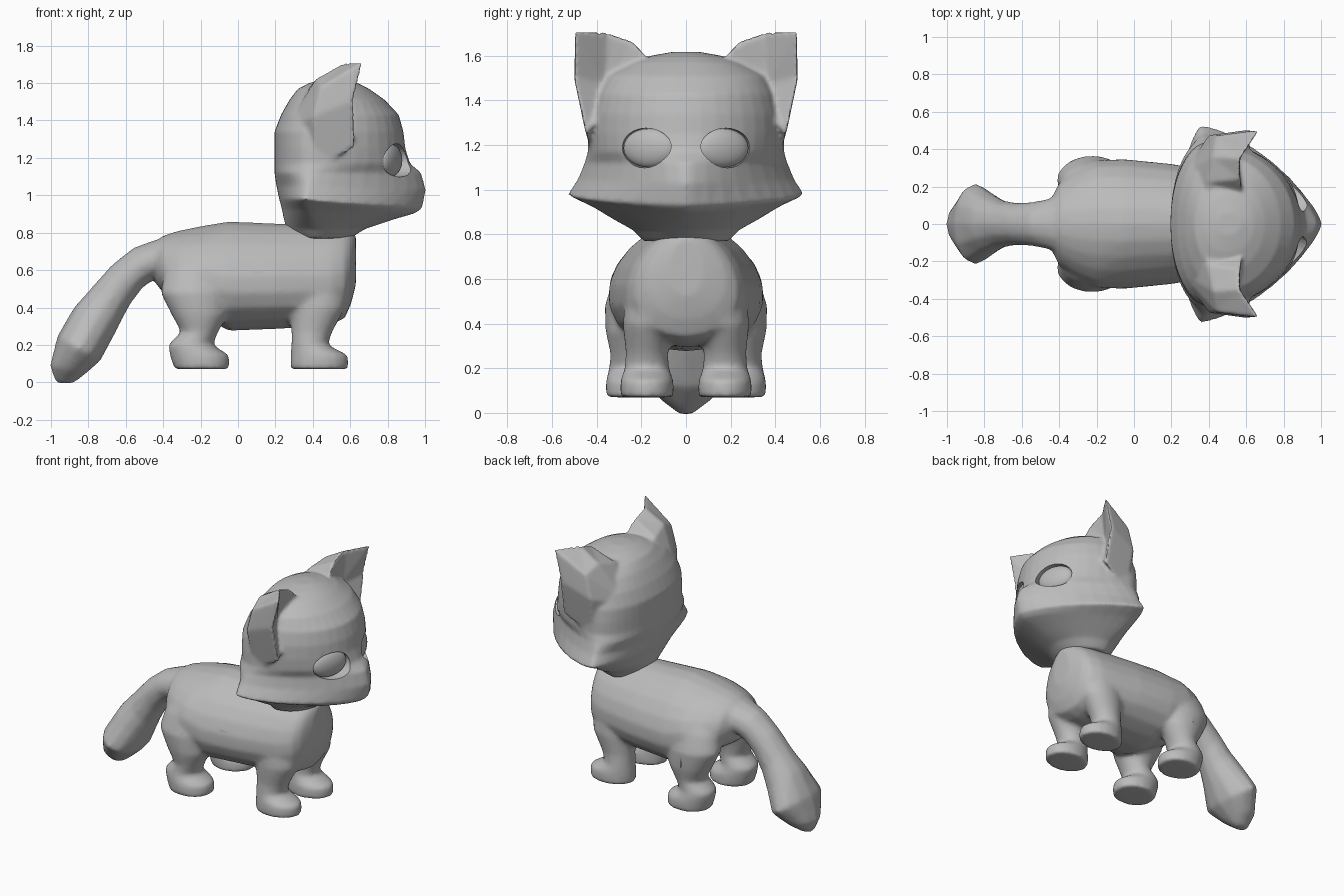
import bpy, bmesh
from math import cos, sin, pi, radians
from mathutils import Vector, Matrix

cube = bpy.data.objects.get("Cube")
if cube:
    bpy.data.objects.remove(cube)

GREY = (0.5, 0.5, 0.5, 1)
fur = bpy.data.materials.new("soft grey")
fur.use_nodes = True
fur.diffuse_color = GREY
fur.node_tree.nodes["Principled BSDF"].inputs["Base Color"].default_value = GREY


def power(v, e):
    return abs(v) ** e * (1 if v >= 0 else -1)


def oval(x0, z0, x1, z1, width, y=0, n=20, egg=0):
    """Cross-section between two points of the side profile; egg narrows the first end."""
    a, b = Vector((x0, y, z0)), Vector((x1, y, z1))
    mid, half = (a + b) / 2, (a - b) / 2
    pts = []
    for i in range(n):
        c, s = cos(2 * pi * i / n), sin(2 * pi * i / n)
        pts.append(mid + half * c + Vector((0, width * s * (1 - egg * c), 0)))
    return pts


def skull_ring(z, back, front, width, widest, e, drop=0, n=40):
    """Slice of the head, shaped by e towards the face, where it drops a little."""
    rear = 1.5 if z < 1.1 else 2.1
    pts = []
    for i in range(n):
        c, s = cos(2 * pi * i / n), sin(2 * pi * i / n)
        k = 2 / (e if c > 0 else rear)
        x = widest + (front - widest if c > 0 else widest - back) * power(c, k)
        pts.append(Vector((x, width * power(s, k), z - drop * max(c, 0))))
    return pts


def bridge(bm, lo, hi):
    for i in range(len(lo)):
        bm.faces.new((lo[i - 1], lo[i], hi[i], hi[i - 1]))


def loft(bm, rings):
    loops = [[bm.verts.new(p) for p in ring] for ring in rings]
    for lo, hi in zip(loops, loops[1:]):
        bridge(bm, lo, hi)
    bm.faces.new(loops[0])
    bm.faces.new(loops[-1])


def finish(name, bm):
    bmesh.ops.recalc_face_normals(bm, faces=bm.faces)
    mesh = bpy.data.meshes.new(name)
    for f in bm.faces:
        f.smooth = True
    bm.to_mesh(mesh)
    bm.free()
    mesh.materials.append(fur)
    ob = bpy.data.objects.new(name, mesh)
    bpy.context.collection.objects.link(ob)
    return ob


def blend(ob, voxel, smooth, keep):
    """Fuse overlapping forms into one skin, then lighten the mesh."""
    rm = ob.modifiers.new("fuse", 'REMESH')
    rm.mode, rm.voxel_size, rm.use_smooth_shade = 'VOXEL', voxel, True
    sm = ob.modifiers.new("soften", 'SMOOTH')
    sm.factor, sm.iterations = 0.5, smooth
    ob.modifiers.new("lighten", 'DECIMATE').ratio = keep


# Torso: x, top, bottom, half width
TORSO = [(-.435, .75, .52, .15), (-.40, .785, .48, .22), (-.32, .81, .43, .28), (-.2, .835, .36, .34),
         (-.05, .86, .275, .345), (.2, .85, .285, .32), (.4, .845, .295, .285), (.5, .84, .31, .265),
         (.57, .83, .34, .23), (.605, .815, .42, .175), (.63, .79, .52, .08)]
# Tail: upper point, lower point, half width
TAIL = [(-.34, .79, -.34, .54, .2), (-.45, .76, -.44, .555, .14), (-.56, .72, -.51, .505, .12),
        (-.68, .625, -.57, .425, .115), (-.785, .505, -.62, .335, .125), (-.875, .405, -.665, .245, .16),
        (-.965, .25, -.735, .115, .22), (-1.005, .09, -.82, .04, .12), (-.975, -.005, -.88, -.005, .03)]
# Legs: height, back x, front x, centre y, half width
FRONT_LEG = [(.07, .28, .59, .175, .12), (.145, .28, .59, .175, .12), (.2, .285, .48, .175, .10),
             (.27, .285, .505, .175, .095), (.4, .275, .575, .17, .115), (.55, .29, .57, .155, .11),
             (.68, .34, .54, .13, .09)]
HIND_LEG = [(.07, -.34, -.045, .23, .13), (.145, -.365, -.045, .23, .13), (.2, -.375, -.135, .23, .115),
            (.27, -.305, -.105, .235, .105), (.36, -.355, -.055, .24, .12), (.48, -.415, -.04, .235, .13),
            (.6, -.39, -.05, .205, .12), (.7, -.32, -.1, .17, .10)]

bm = bmesh.new()
loft(bm, [oval(x, top, x, low, w, egg=.17) for x, top, low, w in TORSO])
loft(bm, [oval(*row, n=12) for row in TAIL])
for side in (1, -1):
    for leg in (FRONT_LEG, HIND_LEG):
        loft(bm, [oval(x0, z, x1, z, w, side * y) for z, x0, x1, y, w in leg])
blend(finish("body", bm), .015, 9, .4)

# Skull: height, back, front, half width, x of widest point, face roundness, drop at the face
SKULL = [(.77, .30, .60, .19, .42, 2), (.82, .26, .68, .24, .42, 1.8), (.87, .245, .83, .33, .40, 1.6),
         (.925, .235, .95, .42, .38, 1.5, .02), (.98, .22, .985, .53, .36, 1.45, .05),
         (1.05, .205, 1.005, .485, .37, 1.4, .02), (1.12, .195, .98, .455, .39, 1.45),
         (1.17, .195, .92, .44, .41, 1.85), (1.25, .195, .895, .44, .41, 2),
         (1.34, .195, .885, .435, .42, 2), (1.43, .23, .86, .41, .44, 2), (1.51, .275, .785, .36, .48, 2),
         (1.57, .32, .70, .25, .5, 2), (1.6, .38, .64, .16, .5, 2), (1.618, .45, .57, .06, .5, 2)]
# Ears: front rim round a shallow cup, with a full back running into the skull
RIM = [(.58, .16, 1.58), (.57, .24, 1.67), (.57, .35, 1.71), (.668, .50, 1.715),
       (.62, .505, 1.51), (.63, .45, 1.25)]
BACK = [(.40, .10, 1.56), (.39, .22, 1.59), (.42, .36, 1.625), (.44, .47, 1.58),
        (.40, .475, 1.42), (.42, .42, 1.15)]
HOLLOW, NAPE = (.55, .36, 1.47), (.25, .26, 1.35)

bm = bmesh.new()
loft(bm, [skull_ring(*row) for row in SKULL])
for side in (1, -1):
    rim, back, (cup, nape) = [[bm.verts.new((x, side * y, z)) for x, y, z in pts]
                              for pts in (RIM, BACK, (HOLLOW, NAPE))]
    bridge(bm, rim, back)
    for i in range(len(rim)):
        bm.faces.new((rim[i], rim[i - 1], cup))
        bm.faces.new((back[i - 1], back[i], nape))
head = finish("head", bm)
blend(head, .011, 7, .5)

# Eyes: shallow domes turned to follow the face, each in a clean-edged socket
sockets = []
for side, label in ((1, "left"), (-1, "right")):
    bm = bmesh.new()
    bmesh.ops.create_uvsphere(bm, u_segments=24, v_segments=14, radius=1)
    eye = finish(label + "_eye", bm)
    eye.scale = (.045, .124, .087)
    eye.location = (.815, side * .165, 1.187)
    eye.rotation_euler = (0, 0, side * radians(23))

    bm = bmesh.new()
    bmesh.ops.create_cone(bm, cap_ends=True, segments=24, radius1=1, radius2=1, depth=2,
                          matrix=Matrix.Translation((1, 0, 0)) @ Matrix.Rotation(pi / 2, 4, 'Y'))
    socket = finish(label + "_socket_cutter", bm)
    socket.scale = (.1, .126, .089)
    socket.location, socket.rotation_euler = eye.location, eye.rotation_euler
    cut = head.modifiers.new(label + " socket", 'BOOLEAN')
    cut.operation, cut.object = 'DIFFERENCE', socket
    sockets.append(socket)

# Apply the socket cuts and keep their edges sharp
bpy.ops.object.select_all(action='DESELECT')
bpy.context.view_layer.objects.active = head
head.select_set(True)
bpy.ops.object.convert(target='MESH')
bpy.ops.object.shade_smooth_by_angle(angle=radians(50))
for socket in sockets:
    bpy.data.objects.remove(socket)
